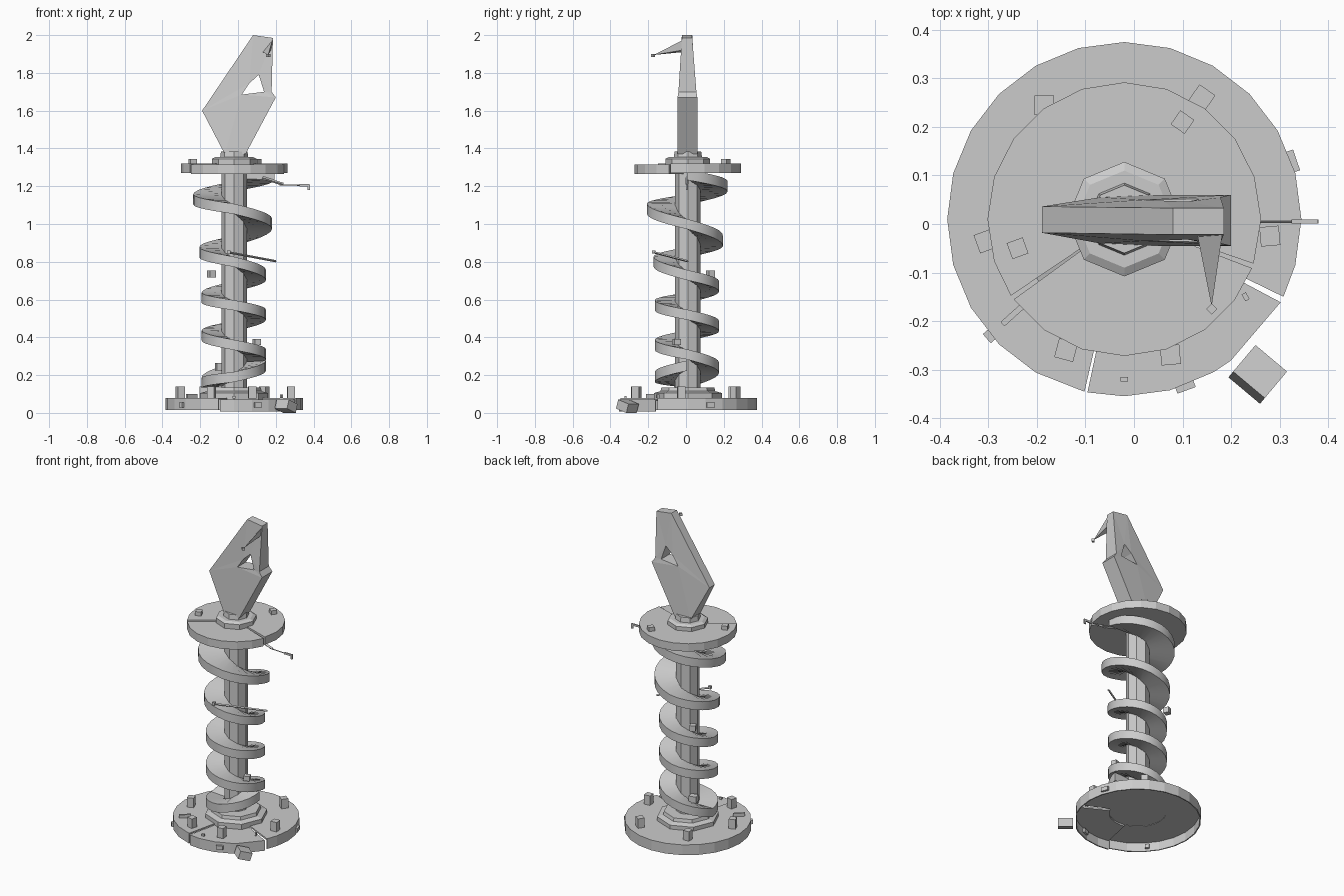
import bpy, bmesh
from math import sin, cos, radians, floor
from mathutils import Vector, Matrix

if "Cube" in bpy.data.objects:
    bpy.data.objects.remove(bpy.data.objects["Cube"])

grey = bpy.data.materials.new("plain_grey")
grey.use_nodes = True
grey.diffuse_color = (0.6, 0.6, 0.6, 1)
grey.node_tree.nodes["Principled BSDF"].inputs["Base Color"].default_value = (0.6, 0.6, 0.6, 1)

CX, CY = -0.02, 0.01


def finish(name, bm, smooth=False):
    bmesh.ops.recalc_face_normals(bm, faces=bm.faces)
    mesh = bpy.data.meshes.new(name)
    bm.to_mesh(mesh)
    bm.free()
    mesh.materials.append(grey)
    ob = bpy.data.objects.new(name, mesh)
    bpy.context.collection.objects.link(ob)
    if smooth:
        bpy.ops.object.select_all(action='DESELECT')
        ob.select_set(True)
        bpy.context.view_layer.objects.active = ob
        bpy.ops.object.shade_smooth_by_angle(angle=radians(30))
    return ob


def sweep(name, rings, loop=False, smooth=False):
    """Join closed cross-sections; loop rejoins the last to the first."""
    bm = bmesh.new()
    vs = [[bm.verts.new(p) for p in ring] for ring in rings]
    n = len(rings[0])
    for a, b in zip(vs, vs[1:] + vs[:1] if loop else vs[1:]):
        for i in range(n):
            j = (i + 1) % n
            bm.faces.new((a[i], a[j], b[j], b[i]))
    if not loop:
        bm.faces.new(vs[0])
        bm.faces.new(vs[-1])
    return finish(name, bm, smooth)


def polar(r, angle, z, x=CX, y=CY):
    return (x + r * cos(radians(angle)), y + r * sin(radians(angle)), z)


def sector(name, profile, angles, loop=False):
    return sweep(name, [[polar(r, a, z) for r, z in profile] for a in angles], loop)


def arc(start, end, step):
    inner = [k * step for k in range(int(start // step) - 1, int(end // step) + 2)]
    return [start] + [a for a in inner if start + 2 < a < end - 2] + [end]


def tiers(name, profile, sides=8):
    """Stacked polygon rings, capped at both ends."""
    step = 360 / sides
    return sweep(name, [[polar(r, 90 + k * step, z) for k in range(sides)]
                        for r, z in profile])


def block(name, centre, size, turn=0, tilt=0):
    bm = bmesh.new()
    bmesh.ops.create_cube(bm, size=1, matrix=Matrix.Translation(centre)
                          @ Matrix.Rotation(radians(turn), 4, 'Z')
                          @ Matrix.Rotation(radians(tilt), 4, 'Y')
                          @ Matrix.Diagonal((*size, 1)))
    return finish(name, bm)


def rod(name, a, b, r=0.005):
    a, b = Vector(a), Vector(b)
    bm = bmesh.new()
    q = (b - a).to_track_quat('Z', 'Y').to_matrix().to_4x4()
    bmesh.ops.create_cone(bm, cap_ends=True, segments=4, radius1=r, radius2=r,
                          depth=(b - a).length, matrix=Matrix.Translation((a + b) / 2) @ q)
    return finish(name, bm)


# Hollow round base, split into a main part and a chipped wedge
shell = [(0.365, 0.015), (0.365, 0.08), (0.165, 0.08),
         (0.165, 0.07), (0.358, 0.07), (0.358, 0.015)]
sector("base_main", shell, arc(-26, 257, 15))
wedge = sector("base_wedge", shell, [-102, -90, -75, -60, -53, -28])
wedge.location.z = -0.008
tiers("base_hub", [(0.18, 0.072), (0.18, 0.105), (0.145, 0.115), (0.14, 0.135)])

# Octagonal column
tiers("column", [(0.068, 0.1), (0.068, 1.3)])

# Upper disc with a dropped wedge
plate = [(0.04, 1.32), (0.282, 1.32), (0.282, 1.27), (0.04, 1.27)]
sector("upper_disc", plate, arc(-19, 214, 18))
sector("upper_wedge", plate, arc(-144, -21, 18)).location.z = -0.006
tiers("upper_hub", [(0.118, 1.31), (0.118, 1.345), (0.1, 1.355)])
tiers("blade_collar", [(0.075, 1.35), (0.07, 1.385)])

# Screw flight: one height for each quarter turn, from the top down
heights = [1.26, 1.2, 1.13, 1.08, 1.0, 0.91, 0.85, 0.8, 0.73, 0.67, 0.61,
           0.57, 0.52, 0.46, 0.41, 0.36, 0.31, 0.24, 0.16, 0.19, 0.25]
rings = []
STEPS = 6
for k in range((len(heights) - 1) * STEPS + 1):
    q = k / STEPS
    i = min(floor(q), len(heights) - 2)
    z = heights[i] + (heights[i + 1] - heights[i]) * (q - i)
    r = 0.17 + 0.045 * min(1, max(0, (z - 0.75) / 0.35))
    rings.append([polar(rr, q * 90, z + dz, -0.022, 0.005) for rr, dz in
                  ((0.05, 0.02), (r, 0.027), (r, -0.027), (0.05, -0.02))])
sweep("screw_flight", rings, smooth=True)

# Blade: outline as x, z, front y, back y, with a hole through it
outline = [(-0.07, 1.37, -0.04, 0.055), (-0.19, 1.6, -0.018, 0.036),
           (0.08, 2.0, -0.022, 0.033), (0.185, 1.985, -0.022, 0.033),
           (0.178, 1.7, -0.04, 0.055), (0.2, 1.67, -0.045, 0.06),
           (0.04, 1.37, -0.045, 0.06)]
hole = [(0.02, 1.685, -0.035, 0.05), (0.06, 1.745, -0.034, 0.048),
        (0.11, 1.79, -0.032, 0.046), (0.138, 1.7, -0.037, 0.052)]
bm = bmesh.new()
edges = {2: [], 3: []}
for pts in (outline, hole):
    loops = {s: [bm.verts.new((p[0], p[s], p[1])) for p in pts] for s in (2, 3)}
    n = len(pts)
    for i in range(n):
        j = (i + 1) % n
        bm.faces.new((loops[2][i], loops[2][j], loops[3][j], loops[3][i]))
        for s in (2, 3):
            edges[s].append(bm.edges.get((loops[s][i], loops[s][j])))
for s in (2, 3):
    bmesh.ops.triangle_fill(bm, edges=edges[s], use_beauty=True, normal=(0, 1, 0))
finish("blade", bm)

# Bent splinter near the blade tip
bm = bmesh.new()
a, b, c, tip = [bm.verts.new(p) for p in ((0.183, -0.015, 1.975), (0.13, -0.02, 1.91),
                                          (0.175, -0.02, 1.92), (0.16, -0.17, 1.895))]
for f in ((a, b, c), (a, b, tip), (b, c, tip), (c, a, tip)):
    bm.faces.new(f)
finish("blade_splinter", bm)
block("splinter_end", (0.16, -0.175, 1.893), (0.016, 0.016, 0.016), 45)

# Bolts on the base and on the upper disc
for x, y, turn in ((-0.185, 0.245, 0), (0.14, 0.26, -35), (-0.305, -0.035, 20),
                   (0.28, -0.025, 5), (-0.14, -0.26, -15), (0.075, -0.27, 5)):
    block("base_bolt", (x, y, 0.108), (0.04, 0.04, 0.064), turn)
for x, y, turn in ((-0.24, -0.05, 20), (0.1, 0.21, -35)):
    block("upper_bolt", (x, y, 1.328), (0.035, 0.035, 0.034), turn)

# Pegs on the base wall
for angle, width in ((19, 0.045), (-70, 0.04), (-139, 0.025)):
    block("wall_peg", polar(0.358, angle, 0.042), (0.035, width, 0.025), angle)

# Loose fragments and splinters
block("loose_chunk", (0.255, -0.31, 0.035), (0.075, 0.085, 0.05), 50, 18)
block("base_bar", (-0.245, -0.183, 0.085), (0.07, 0.012, 0.03), 42)
block("base_chip", (0.23, -0.15, 0.088), (0.01, 0.016, 0.018), 30)
block("base_chip", (-0.02, -0.32, 0.082), (0.016, 0.01, 0.014))
block("column_chip", (-0.095, 0.06, 0.245), (0.045, 0.04, 0.04), 15)
block("flight_chip", (-0.14, 0.13, 0.735), (0.035, 0.035, 0.035), 25)
block("flight_chip", (0.1, -0.05, 0.375), (0.035, 0.035, 0.03), 20)
rod("long_splinter", (-0.05, -0.17, 0.85), (0.2, 0.01, 0.803), 0.006)
block("splinter_knob", (-0.05, -0.17, 0.852), (0.018, 0.018, 0.018))
rod("top_splinter", (0.13, 0.005, 1.245), (0.24, 0.005, 1.21), 0.008)
rod("top_splinter", (0.22, 0.005, 1.208), (0.33, 0.005, 1.205), 0.003)
block("hook_arm", (0.352, 0.005, 1.205), (0.055, 0.008, 0.012))
block("hook_end", (0.374, 0.005, 1.193), (0.012, 0.008, 0.026))
